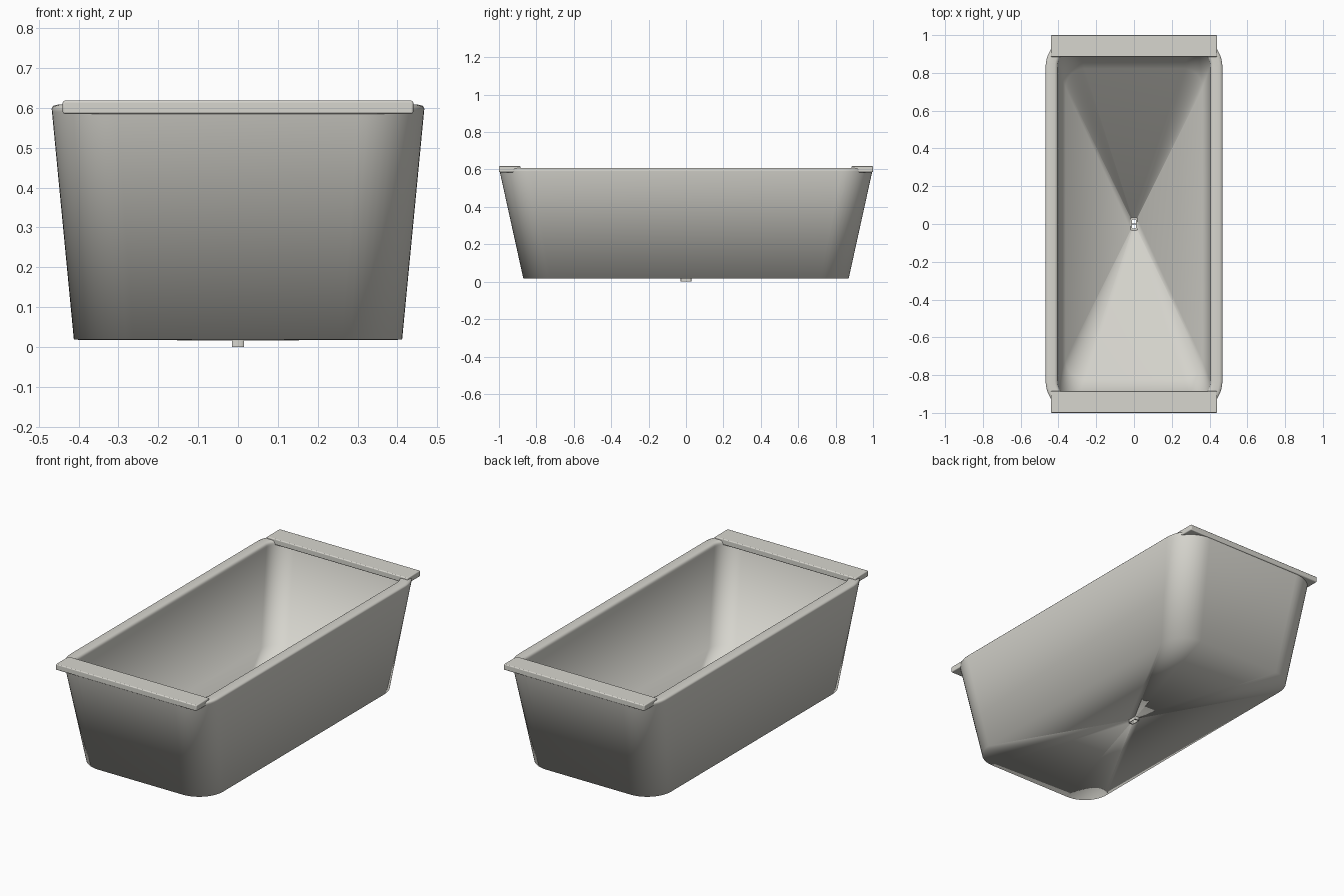
import bpy, bmesh, math

if "Cube" in bpy.data.objects:
    bpy.data.objects.remove(bpy.data.objects["Cube"])

mat = bpy.data.materials.new("warm_white")
mat.diffuse_color = (0.68, 0.67, 0.62, 1)
mat.use_nodes = True
mat.node_tree.nodes["Principled BSDF"].inputs["Base Color"].default_value = mat.diffuse_color
SEG = 12  # segments per rounded corner


def ring(hx, hy, r, z):
    """Rounded rectangle outline."""
    pts = []
    for k, (sx, sy) in enumerate([(1, 1), (-1, 1), (-1, -1), (1, -1)]):
        for i in range(SEG + 1):
            a = (k + i / SEG) * math.pi / 2
            pts.append((sx * (hx - r) + r * math.cos(a),
                        sy * (hy - r) + r * math.sin(a), z))
    return pts


def hole(r, z):
    """Circle whose points line up with the rounded rectangle."""
    out = []
    for x, y, _ in ring(0.41, 0.87, 0.15, 0):
        d = math.hypot(x, y)
        out.append((x / d * r, y / d * r, z))
    return out


def loft(name, rings, closed=True):
    bm = bmesh.new()
    vs = [[bm.verts.new(p) for p in r] for r in rings]
    n = len(vs[0])
    for j in range(len(vs) if closed else len(vs) - 1):
        a, b = vs[j], vs[(j + 1) % len(vs)]
        for i in range(n):
            k = (i + 1) % n
            bm.faces.new((a[i], a[k], b[k], b[i]))
    bmesh.ops.recalc_face_normals(bm, faces=bm.faces)
    me = bpy.data.meshes.new(name)
    bm.to_mesh(me)
    bm.free()
    me.materials.append(mat)
    ob = bpy.data.objects.new(name, me)
    bpy.context.collection.objects.link(ob)
    return ob


# Tub shell: outer wall, rounded rim, inner wall, sloped floor, underside
tub = loft("tub", [
    ring(0.412, 0.870, 0.150, 0.018),
    ring(0.467, 0.996, 0.165, 0.590),
    ring(0.468, 0.998, 0.166, 0.598),
    ring(0.464, 0.994, 0.162, 0.605),
    ring(0.452, 0.982, 0.150, 0.608),
    ring(0.420, 0.950, 0.118, 0.608),
    ring(0.409, 0.939, 0.107, 0.605),
    ring(0.405, 0.935, 0.103, 0.596),
    ring(0.404, 0.933, 0.102, 0.588),
    ring(0.362, 0.822, 0.100, 0.070),
    hole(0.034, 0.030),
    hole(0.034, 0.016),
])
tub.data.shade_smooth()

# Drain pipe with a thin cross bar
drain = loft("drain_pipe", [hole(0.030, 0.0), hole(0.030, 0.030),
                            hole(0.036, 0.030), hole(0.036, 0.034),
                            hole(0.024, 0.034), hole(0.024, 0.0)])
bpy.context.view_layer.objects.active = drain
drain.select_set(True)
bpy.ops.object.shade_smooth_by_angle(angle=math.radians(40))


def box(name, c, s, bevel=0):
    bpy.ops.mesh.primitive_cube_add(size=1, location=c)
    ob = bpy.context.object
    ob.name = name
    ob.scale = s
    bpy.ops.object.transform_apply(location=False, rotation=False, scale=True)
    ob.data.materials.append(mat)
    if bevel:
        m = ob.modifiers.new("bevel", 'BEVEL')
        m.width = bevel
        m.segments = 3
        bpy.ops.object.shade_smooth_by_angle(angle=math.radians(40))


box("drain_bar", (0, 0, 0.020), (0.050, 0.004, 0.006))

# Flat shelf bars across both ends
for side, label in ((-1, "front"), (1, "back")):
    box(label + "_end_bar", (0, side * 0.9425, 0.6015), (0.88, 0.115, 0.033), 0.005)
